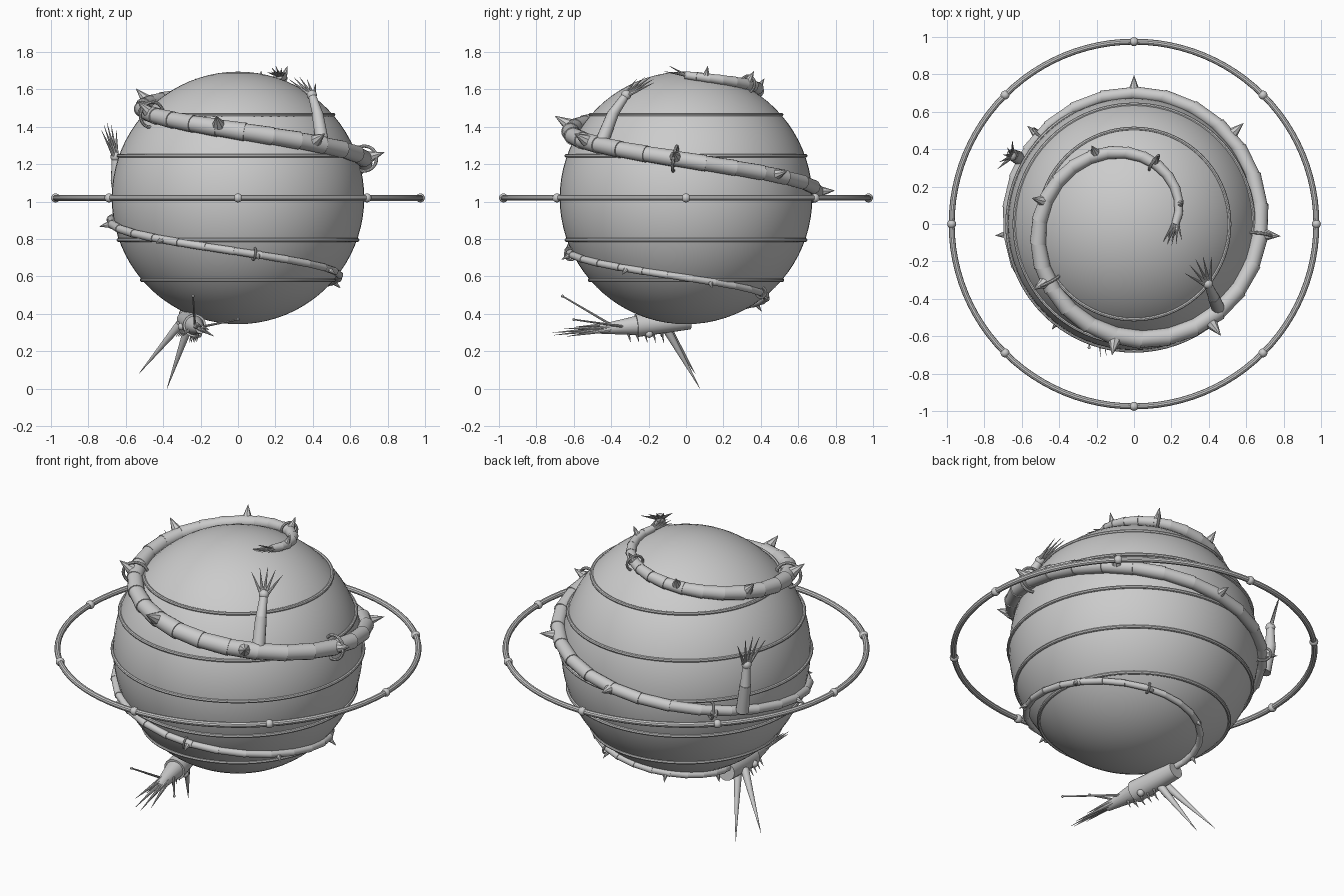
import bpy, bmesh, math
from mathutils import Vector, Matrix

if "Cube" in bpy.data.objects:
    bpy.data.objects.remove(bpy.data.objects["Cube"])

C = Vector((0, 0, 1.02))   # globe centre
R = 0.675                  # globe radius
TURN = 900                 # total degrees of the spiral body


def finish(name, bm):
    """Turn a bmesh into a smooth-shaded named object."""
    me = bpy.data.meshes.new(name)
    bm.to_mesh(me)
    bm.free()
    ob = bpy.data.objects.new(name, me)
    bpy.context.collection.objects.link(ob)
    bpy.ops.object.select_all(action='DESELECT')
    ob.select_set(True)
    bpy.context.view_layer.objects.active = ob
    bpy.ops.object.shade_smooth_by_angle(angle=math.radians(35))
    return ob


def frame(z_dir, at):
    return Matrix.Translation(at) @ Vector(z_dir).to_track_quat('Z', 'Y').to_matrix().to_4x4()


def cone(bm, a, b, r1, r2=0.0, n=12):
    a, b = Vector(a), Vector(b)
    bmesh.ops.create_cone(bm, cap_ends=True, segments=n, radius1=r1, radius2=max(r2, 0.0008),
                          depth=(b - a).length, matrix=frame(b - a, (a + b) / 2))


def ball(bm, p, r, u=16, v=10):
    bmesh.ops.create_uvsphere(bm, u_segments=u, v_segments=v, radius=r,
                              matrix=Matrix.Translation(Vector(p)))


def torus(bm, m, big, small, n=48, k=8):
    rows = []
    for i in range(n):
        a = 2 * math.pi * i / n
        rows.append([bm.verts.new(m @ Vector((
            (big + small * math.cos(2 * math.pi * j / k)) * math.cos(a),
            (big + small * math.cos(2 * math.pi * j / k)) * math.sin(a),
            small * math.sin(2 * math.pi * j / k)))) for j in range(k)])
    for i in range(n):
        p, q = rows[i], rows[(i + 1) % n]
        for j in range(k):
            bm.faces.new((p[j], q[j], q[(j + 1) % k], p[(j + 1) % k]))


def fan(bm, base, tip, side, spread, n, r):
    """Fan of claws from base towards tip, spread along side."""
    base, tip, side = Vector(base), Vector(tip), Vector(side).normalized()
    for i in range(n):
        t = 2 * i / (n - 1) - 1
        end = tip + side * spread * t - (tip - base) * 0.22 * t * t
        cone(bm, base + side * r * 1.3 * t, end, r, 0, 8)


# --- spiral path helpers ---
RADII = [.021, .031, .040, .047, .042, .034, .023, .020, .018, .017, .018]


def rad(psi):
    i = min(int(max(psi, 0) / 90), 9)
    f = psi / 90 - i
    return RADII[i] * (1 - f) + RADII[i + 1] * f


def normal(psi):
    th, ph = math.radians(18.7 + 0.1522 * psi), math.radians(psi)
    return Vector((math.sin(th) * math.cos(ph), math.sin(th) * math.sin(ph), math.cos(th)))


def path(psi):
    return C + normal(psi) * (R + 0.8 * rad(psi))


# globe
bm = bmesh.new()
ball(bm, C, R, 64, 40)
finish("globe", bm)

# latitude bands
bm = bmesh.new()
for h in (-.44, -.225, 0, .225, .445):
    torus(bm, Matrix.Translation(C + Vector((0, 0, h))), math.sqrt(R * R - h * h) + .003, .010, 72)
finish("globe_bands", bm)

# orbit ring with beads
bm = bmesh.new()
torus(bm, Matrix.Translation(C), .975, .016, 96, 10)
finish("orbit_ring", bm)
bm = bmesh.new()
for i in range(8):
    a = math.pi * i / 4
    ball(bm, C + Vector((math.cos(a), math.sin(a), 0)) * .975, .024)
finish("orbit_beads", bm)

# segmented spiral body
bm = bmesh.new()
N = 66
for i in range(N):
    a, b = TURN * i / N, TURN * (i + 1) / N
    cone(bm, path(a - .8), path(b + .8), rad(max(a, 0)) * .96, rad(b) * 1.06, 16)
finish("serpent_body", bm)

# back spikes
bm = bmesh.new()
for i in range(19):
    p = TURN * (i + .5) / 19
    n, r = normal(p), rad(p)
    cone(bm, path(p) + n * r * .75, path(p) + n * (r * 1.2 + .012 + r * 1.2), r * .75, 0, 8)
finish("back_spikes", bm)

# wrap rings round the body
bm = bmesh.new()
for i in range(6):
    p = 72 + 141.5 * i
    torus(bm, frame(path(p + 1) - path(p - 1), path(p)), rad(p) * 1.6, .004 + rad(p) * .11, 24)
finish("body_wrap_rings", bm)

# tail tuft
bm = bmesh.new()
fan(bm, path(0), path(0) + Vector((-.02, -.115, .02)), (1, .1, 0), .05, 5, .009)
fan(bm, path(0), path(0) + Vector((-.02, -.09, .05)), (1, .1, 0), .025, 3, .008)
finish("tail_tuft", bm)

# legs with clawed hands: shoulder, elbow, wrist, fingertip, spread direction
LEGS = {
    "front_leg": ((.45, -.45, 1.32), (.425, -.39, 1.47), (.395, -.32, 1.57), (.33, -.19, 1.665), (.75, .5, -.1)),
    "back_leg": ((-.62, .355, .95), (-.65, .37, 1.12), (-.655, .365, 1.24), (-.70, .37, 1.42), (.45, .85, 0)),
}
for name, (s, e, w, t, side) in LEGS.items():
    bm = bmesh.new()
    cone(bm, s, e, .036, .031, 14)
    cone(bm, e, w, .029, .021, 14)
    ball(bm, e, .029)
    ball(bm, w, .027)
    fan(bm, w, t, side, .085, 5, .011)
    finish(name, bm)

# head frame: forward, up (away from the globe), sideways
base = Vector((-.275, .0, .365))
fwd = Vector((.11, -.69, -.07)).normalized()
side = Vector((.91, .1, -.41))
side = (side - fwd * side.dot(fwd)).normalized()
up = side.cross(fwd)
if up.z > 0:
    up = -up


def hp(f, s=0.0, u=0.0):
    return base + fwd * f + side * s + up * u


# skull and snout
bm = bmesh.new()
cone(bm, hp(-.02), hp(.27), .05, .062, 20)
cone(bm, hp(.25), hp(.47), .054, .024, 20)
finish("head", bm)

# eyes
bm = bmesh.new()
for s in (-1, 1):
    ball(bm, hp(.21, s * .05, .035), .02)
finish("eyes", bm)

# long snout blades
bm = bmesh.new()
fan(bm, hp(.40), hp(.73), side, .05, 4, .014)
fan(bm, hp(.40, 0, -.015), hp(.65, 0, -.02), side, .02, 2, .012)
finish("snout_blades", bm)

# swept horns
bm = bmesh.new()
cone(bm, (-.265, -.11, .33), (-.38, .075, 0), .024)
cone(bm, (-.31, -.11, .345), (-.53, .05, .08), .024)
finish("horns", bm)

# small crest and chin spikes
bm = bmesh.new()
for i in range(5):
    for s in (-1, 1):
        cone(bm, hp(.14 + .045 * i, s * .025, .03), hp(.13 + .045 * i, s * .04, .10 - .006 * i), .009, 0, 8)
finish("head_spikes", bm)

# whiskers with bead tips
bm = bmesh.new()
for a, b in (((-.23, -.38, .33), (-.24, -.66, .495)), ((-.2, -.32, .33), (0, -.60, .37))):
    cone(bm, a, b, .007, .004, 8)
    ball(bm, b, .008, 8, 6)
finish("whiskers", bm)
